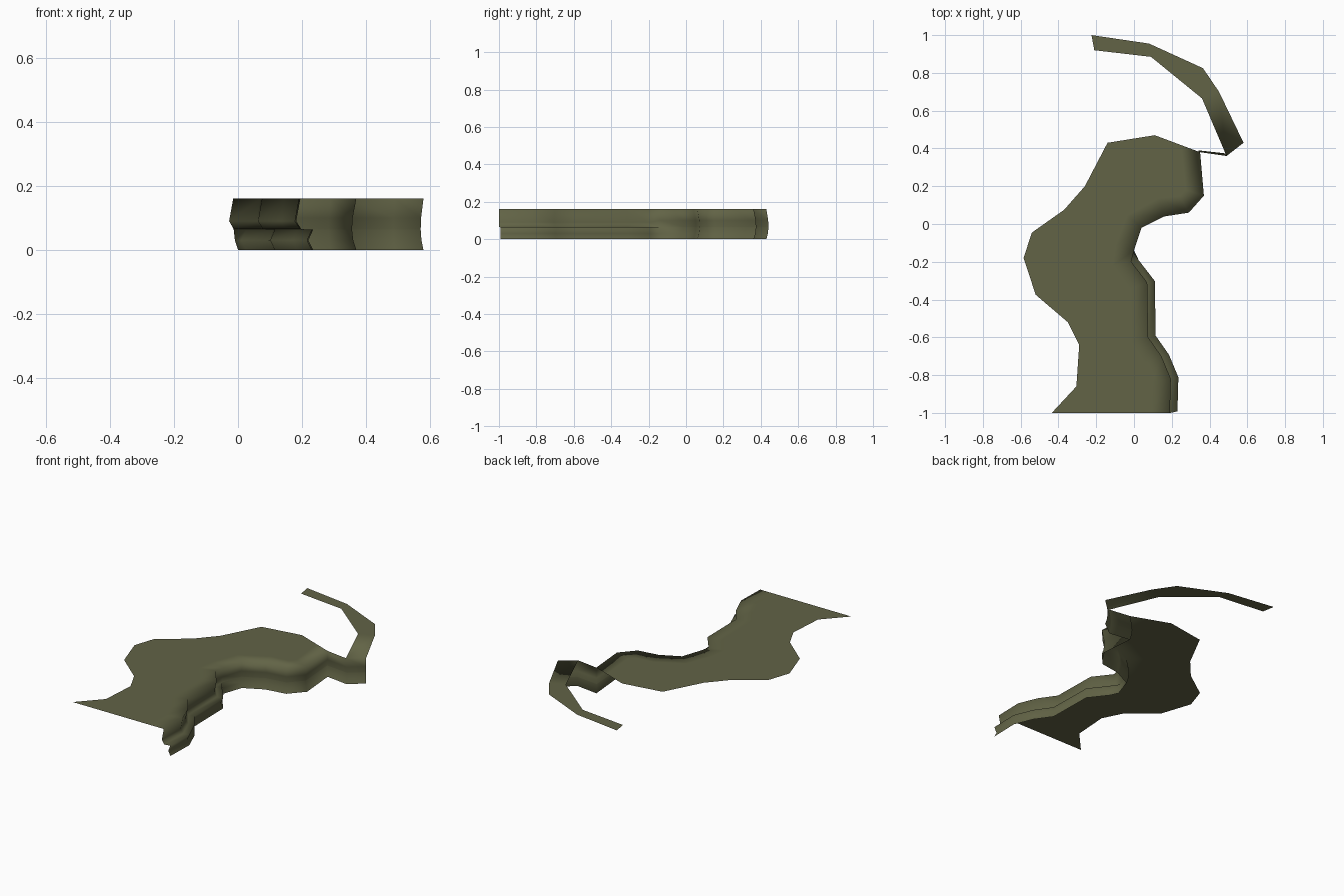
import bpy
import bmesh
from mathutils import Vector

cube = bpy.data.objects.get("Cube")
if cube:
    bpy.data.objects.remove(cube, do_unlink=True)

TOP = 0.16

# Olive ground colour
olive = bpy.data.materials.new("olive_ground")
olive.use_nodes = True
colour = (0.122, 0.126, 0.061, 1)
olive.diffuse_color = colour
bsdf = olive.node_tree.nodes["Principled BSDF"]
bsdf.inputs["Base Color"].default_value = colour
bsdf.inputs["Roughness"].default_value = 0.9

# Cliff edge from the front end round to the far corner
edge = [Vector(p) for p in (
    (.19, -1), (.195, -.82), (.145, -.7), (.075, -.6), (.07, -.31),
    (-.015, -.2), (0, -.14), (.04, -.02), (.16, .04), (.29, .06),
    (.37, .15), (.35, .38), (.49, .36), (.58, .43))]
LEDGE_END = 6       # ledge runs along the vertices before this one
PLATEAU_END = 11    # last cliff vertex that touches the plateau

# Remaining plateau outline, from the back round to the front
outline = [(.11, .47), (-.14, .43), (-.26, .2), (-.37, .075), (-.54, -.045),
           (-.585, -.18), (-.52, -.375), (-.35, -.52), (-.29, -.64),
           (-.305, -.86), (-.435, -1)]

# Wall profiles: (height, outward offset, ledge width factor)
ledge_profile = [(TOP, 0, 0), (.09, -.013, 0), (.065, .003, 0),
                 (.063, 0, 1), (.03, -.015, 1), (0, 0, 1)]
plain_profile = [(TOP, 0, 0), (.1, -.012, 0), (.065, -.014, 0),
                 (.063, -.014, 0), (.03, -.01, 0), (0, 0, 0)]


def outward(i):
    """Horizontal direction pointing away from the plateau."""
    t = Vector((0, 0))
    if i > 0:
        t += (edge[i] - edge[i - 1]).normalized()
    if i < len(edge) - 1:
        t += (edge[i + 1] - edge[i]).normalized()
    t.normalize()
    return Vector((t.y, -t.x))


bm = bmesh.new()


def vert(p, z=TOP):
    return bm.verts.new((p[0], p[1], z))


def bridge(left, right):
    for i in range(min(len(left), len(right)) - 1):
        bm.faces.new((left[i], right[i], right[i + 1], left[i + 1]))


# Cliff wall, with a narrow ledge along the front stretch
columns = []
for i, p in enumerate(edge):
    profile = ledge_profile if i < LEDGE_END else plain_profile
    columns.append([vert(p + outward(i) * off + Vector((.04, .008)) * k, z)
                    for z, off, k in profile])
rows = list(zip(*columns))
for upper, lower in zip(rows, rows[1:]):
    bridge(upper, lower)

# Flat plateau with a border strip that softens into the cliff
border = [vert(edge[i] - outward(i) * .1) for i in range(PLATEAU_END)]
border[0].co.y = edge[0].y
border.append(vert((.25, .4175)))
bridge(border, rows[0])
bm.faces.new(border + [vert(p) for p in outline])

# Curved ribbon of ground leading back from the far corner
inner = [rows[0][12]] + [vert(p) for p in
                         ((.36, .665), (.09, .885), (-.21, .92))]
outer = [rows[0][13]] + [vert(p) for p in
                         ((.45, .7), (.365, .825), (.08, .955), (-.225, 1))]
bm.faces.new((inner[0], outer[0], outer[1], inner[1]))
bm.faces.new((inner[1], outer[1], outer[2]))
bridge(inner[1:], outer[2:])

# Finish the surface
mesh = bpy.data.meshes.new("plateau_and_cliff")
bm.to_mesh(mesh)
bm.free()
mesh.materials.append(olive)
for face in mesh.polygons:
    face.use_smooth = True
ground = bpy.data.objects.new("plateau_and_cliff", mesh)
bpy.context.collection.objects.link(ground)
